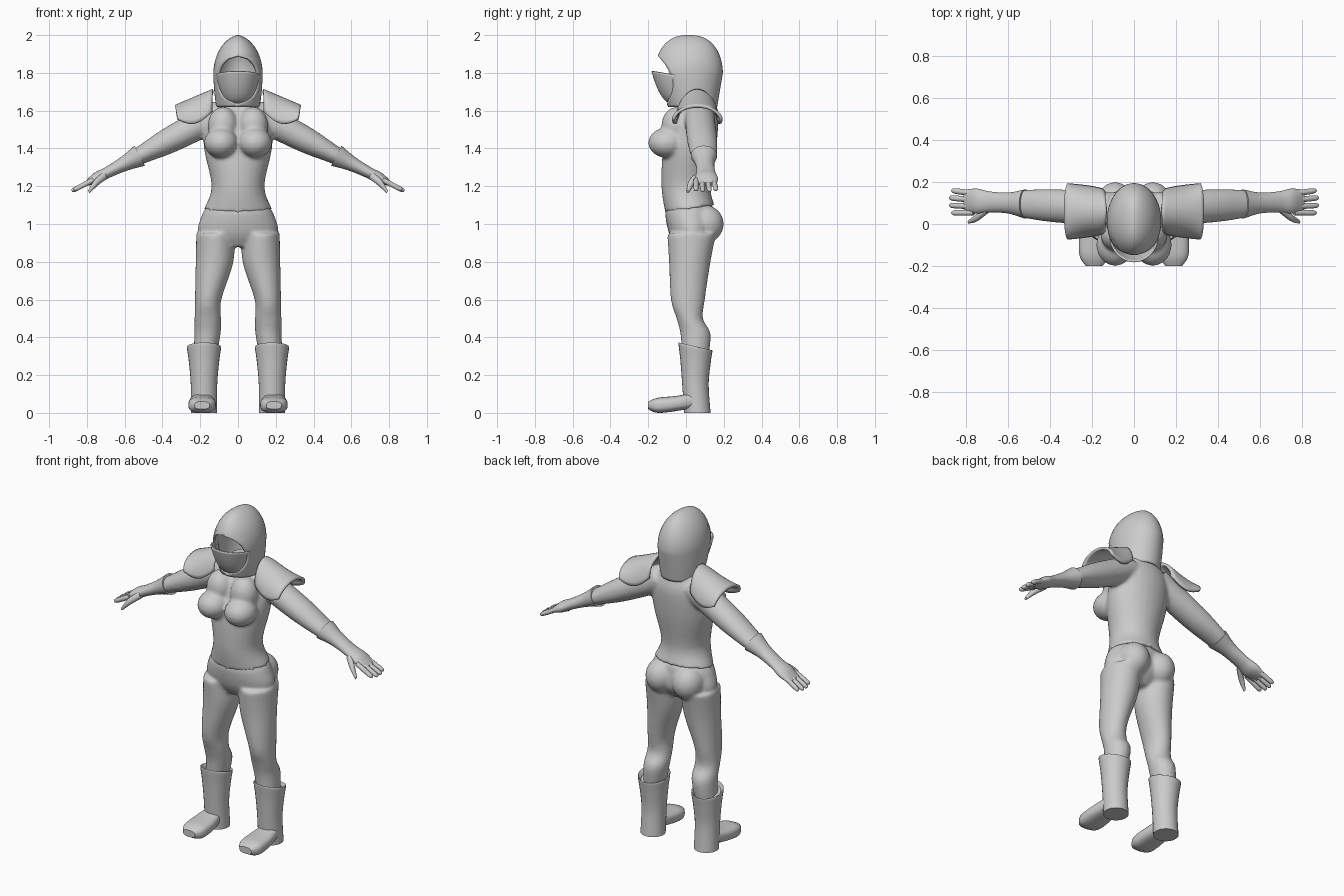
import bpy, bmesh, math
from mathutils import Matrix, Vector

cube = bpy.data.objects.get("Cube")
if cube:
    bpy.data.objects.remove(cube, do_unlink=True)

COLOUR = (0.6, 0.6, 0.6, 1)
grey = bpy.data.materials.new("plain_grey")
grey.use_nodes = True
grey.diffuse_color = COLOUR
grey.node_tree.nodes["Principled BSDF"].inputs["Base Color"].default_value = COLOUR

X, Y, Z = Vector((1, 0, 0)), Vector((0, 1, 0)), Vector((0, 0, 1))
SHOULDER, ARM = Vector((.1, .07, 1.58)), Vector((.5, .03, -.26))
ARM_UP = ARM.cross(Y).normalized() * -1
SIDES = {"left": 1, "right": -1}


def spread(start, stop, count):
    """Evenly spaced values including both ends."""
    return [start + (stop - start) * i / count for i in range(count + 1)]


def spline(keys, steps):
    """Catmull-Rom rows running through every key."""
    rows = []
    padded = [keys[0], *keys, keys[-1]]
    for quad in zip(padded, padded[1:], padded[2:], padded[3:]):
        for t in spread(0, 1, steps)[:-1]:
            rows.append([b + t / 2 * (c - a + t * (2 * a - 5 * b + 4 * c - d + t * (3 * b - a - 3 * c + d)))
                         for a, b, c, d in zip(*quad)])
    return rows + [keys[-1]]


def skin(bm, rows, closed=False):
    """Quads between rows of points; closed rows also get end caps."""
    grid = [[bm.verts.new(p) for p in row] for row in rows]
    for lower, upper in zip(grid, grid[1:]):
        for j in range(0 if closed else 1, len(lower)):
            bm.faces.new((lower[j - 1], lower[j], upper[j], upper[j - 1]))
    if closed:
        bm.faces.new(grid[0])
        bm.faces.new(grid[-1])


def squared(value, power):
    return math.copysign(abs(value) ** (2 / power), value)


def tube(bm, keys, u=X, v=Y, side=1, power=2, sides=28):
    """Rounded tube; key = x, y, z, half size along u, half size along v, optional tilt."""
    rows = []
    for x, y, z, a, b, tilt in spline([(*k, 0)[:6] for k in keys], 5):
        row = []
        for angle in spread(0, math.tau, sides)[:-1]:
            c, s = squared(math.cos(angle), power), squared(math.sin(angle), power)
            p = Vector((x, y, z)) + u * a * c + v * b * s + Z * tilt * s
            row.append((p.x * side, p.y, p.z))
        rows.append(row)
    skin(bm, rows, closed=True)


def ball(bm, centre, radii, side):
    place = Matrix.Translation((centre[0] * side, *centre[1:])) @ Matrix.Diagonal((*radii, 1))
    bmesh.ops.create_uvsphere(bm, u_segments=24, v_segments=16, radius=1, matrix=place)


def arm_point(t, across=0):
    """Point along the straight line from shoulder to fingertips."""
    return SHOULDER + ARM * t + Y * across


def finish(name, bm, blend=False, thickness=0):
    bmesh.ops.remove_doubles(bm, verts=bm.verts, dist=.0002)
    bmesh.ops.recalc_face_normals(bm, faces=bm.faces)
    mesh = bpy.data.meshes.new(name)
    bm.to_mesh(mesh)
    bm.free()
    mesh.materials.append(grey)
    obj = bpy.data.objects.new(name, mesh)
    bpy.context.collection.objects.link(obj)
    bpy.ops.object.select_all(action="DESELECT")
    obj.select_set(True)
    bpy.context.view_layer.objects.active = obj
    bpy.ops.object.shade_smooth_by_angle(angle=math.radians(50))
    if blend:
        remesh = obj.modifiers.new("blend", "REMESH")
        remesh.mode = "VOXEL"
        remesh.voxel_size = .01
        remesh.use_smooth_shade = True
        soften = obj.modifiers.new("soften", "SMOOTH")
        soften.iterations = 6
    if thickness:
        shell = obj.modifiers.new("thickness", "SOLIDIFY")
        shell.thickness = thickness


# Shirt: trunk, bust and sleeves blended into one skin
bm = bmesh.new()
trunk = [(.02, 1.08, .18, .13, .02), (0, 1.2, .14, .13), (.02, 1.4, .18, .14),
         (.05, 1.55, .18, .12), (.06, 1.63, .13, .09), (.06, 1.7, .07, .07)]
tube(bm, [(0, *k) for k in trunk])
sleeve = [(0, .08, .08), (.5, .08, .07), (.8, .07, .05), (1, .05, .04)]
for side in SIDES.values():
    ball(bm, (.09, -.1, 1.43), (.09, .1, .08), side)
    ball(bm, (.08, -.05, 1.52), (.08, .08, .1), side)
    tube(bm, [(*arm_point(t), a, b) for t, a, b in sleeve], Y, ARM_UP, side)
finish("shirt", bm, blend=True)

# Trousers: hips, seat and legs; the outer seam is nearly straight
bm = bmesh.new()
hips = [(.02, .88, .1, .07), (.03, .95, .21, .12), (.02, 1.05, .19, .13), (.02, 1.1, .16, .12)]
tube(bm, [(0, *k) for k in hips])
leg = [(.05, .3, .06, .07), (.05, .42, .07, .08), (.02, .5, .07, .07),
       (.01, .6, .07, .09), (.02, .8, .1, .11), (.03, .95, .1, .13)]
for side in SIDES.values():
    tube(bm, [(.24 - .02 * z - a, y, z, a, b) for y, z, a, b in leg], side=side)
    ball(bm, (.09, .1, 1), (.09, .1, .1), side)
finish("trousers", bm, blend=True)

# Hood: egg-shaped shell with a rounded face opening
bm = bmesh.new()
rows = []
heights = spread(1.62, 1.8, 14)[:-1] + [1.8 + .2 * math.sin(t) for t in spread(0, math.pi / 2, 20)]
for z in heights:
    crown = max(0, 1 - max(0, (z - 1.8) / .2) ** 2)
    jaw = max(0, (1.8 - z) / .18)
    wide = .13 * crown ** .6 - .015 * jaw ** 2
    deep = .18 * crown ** .4 - .05 * jaw
    gap = math.sqrt(max(0, 1 - ((z - 1.765) / .125) ** 2))
    rows.append([(wide * math.sin(t), .015 + .02 * jaw - deep * math.cos(t), z)
                 for t in spread(gap, math.tau - gap, 40)])
skin(bm, rows)
finish("hood", bm, thickness=.014)

# Mask: curved plate over the lower face
bm = bmesh.new()
rows = []
for t in spread(.02, 1, 14):
    wide, deep = .11 * t ** .3, .12 * t ** .4
    rows.append([(wide * math.sin(a), -.055 - deep * math.cos(a), 1.64 + .15 * t + .02 * t * math.cos(a))
                 for a in spread(-1.7, 1.7, 24)])
skin(bm, rows)
finish("face_mask", bm, thickness=.008)

cuff_and_palm = [(.84, .07, .06), (1, .05, .04), (1.18, .05, .03), (1.3, .06, .03), (1.42, .05, .01)]
shaft = [(.05, .33, .07, .08, -.02), (.05, .35, .09, .09, -.02), (.05, .27, .08, .08, -.01),
         (.05, .15, .07, .07), (.06, 0, .07, .07)]
foot = [(.06, .07, .05, .04), (-.05, .05, .07, .04), (-.15, .04, .07, .04), (-.2, .04, .04, .02)]

for label, side in SIDES.items():
    # Shoulder plate: saddle arched over the arm, flaring at its outer end
    bm = bmesh.new()
    rows = []
    for u in spread(0, 1, 14):
        half = .095 + .04 * u ** .4
        drop = .13 + .045 * math.sin(math.pi * u) - .05 * u
        row = []
        for t in spread(-1.5, 1.5, 20):
            fall = 1 - math.cos(t)
            row.append((side * (.135 + .2 * u - .02 * u * fall), .06 + half * math.sin(t),
                        1.715 - .085 * u - drop * fall))
        rows.append(row)
    skin(bm, rows)
    finish(label + "_shoulder_plate", bm, thickness=.016)

    # Glove: flared cuff, palm, four fingers and a thumb
    bm = bmesh.new()
    tube(bm, [(*arm_point(t), a, b) for t, a, b in cuff_and_palm], Y, ARM_UP, side)
    for i in range(4):
        fan = i - 1.5
        reach = 1.57 - .02 * abs(fan)
        finger = [(1.33, .014), (1.45, .014), (reach - .02, .012), (reach, .005)]
        tube(bm, [(*arm_point(t, fan * .023 * t - .01), r, r) for t, r in finger], Y, ARM_UP, side, sides=10)
    thumb = [(.7, .07, 1.26, .02), (.75, .03, 1.22, .018), (.79, .01, 1.17, .008)]
    tube(bm, [(*k, k[-1]) for k in thumb], Y, ARM_UP, side, sides=12)
    finish(label + "_glove", bm)

    # Boot: shaft with a rolled rim, then the foot
    bm = bmesh.new()
    tube(bm, [(.18, *k) for k in shaft], side=side)
    tube(bm, [(.19, *k) for k in foot], v=Z, side=side, power=2.8)
    finish(label + "_boot", bm)
